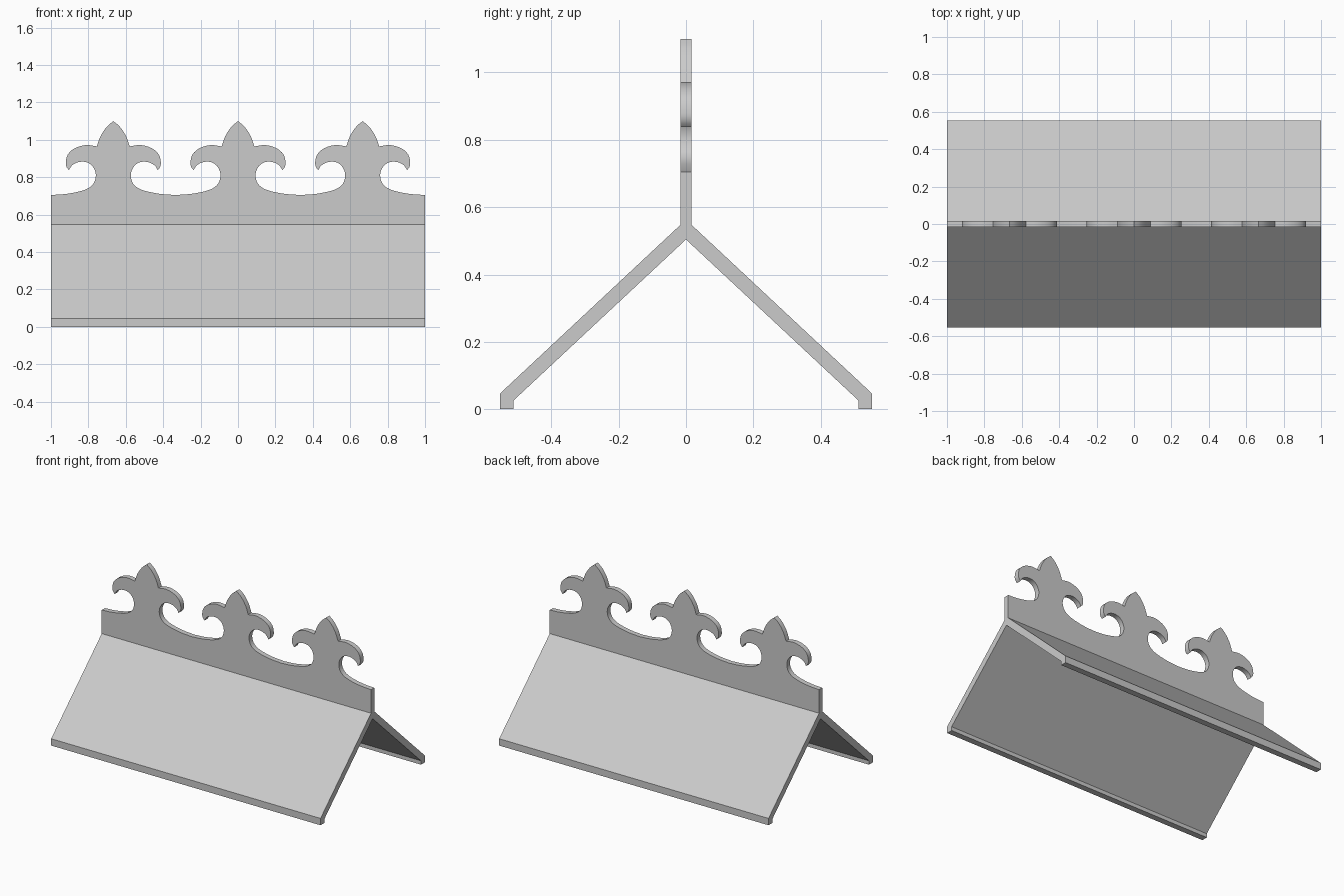
import bpy, bmesh, math
from mathutils import Vector

if "Cube" in bpy.data.objects:
    bpy.data.objects.remove(bpy.data.objects["Cube"])


def smooth_run(pts, steps=3):
    """Catmull-Rom curve through pts, ends kept sharp."""
    p = [Vector(q) for q in pts]
    p = [2 * p[0] - p[1]] + p + [2 * p[-1] - p[-2]]
    out = []
    for a, b, c, d in zip(p, p[1:], p[2:], p[3:]):
        for i in range(steps):
            t = i / steps
            out.append(0.5 * (2 * b + (c - a) * t + (2 * a - 5 * b + 4 * c - d) * t * t
                              + (3 * b - a - 3 * c + d) * t ** 3))
    return [(v.x, v.y) for v in out] + [pts[-1]]


def extrude_profile(name, pts, place, depth, open_edge):
    """Extrude a closed outline; open_edge is the side hidden in the joint."""
    bm = bmesh.new()
    n = len(pts)
    a = [bm.verts.new(place(u, v, -depth)) for u, v in pts]
    b = [bm.verts.new(place(u, v, depth)) for u, v in pts]
    bm.faces.new(a)
    bm.faces.new(b[::-1])
    for i in range(n):
        j = (i + 1) % n
        if i != open_edge:
            bm.faces.new((a[i], b[i], b[j], a[j]))
    bmesh.ops.recalc_face_normals(bm, faces=bm.faces)
    mesh = bpy.data.meshes.new(name)
    bm.to_mesh(mesh)
    bm.free()
    ob = bpy.data.objects.new(name, mesh)
    bpy.context.collection.objects.link(ob)
    return ob


T = 0.017      # half thickness of the crest
SEAT = 0.547   # height where crest meets the ridge

# Ridge cap: inverted V with small upright feet
half = [(T, SEAT), (0.553, 0.046), (0.553, 0), (0.512, 0), (0.512, 0.026)]
cap = half + [(0, 0.504)] + [(-y, z) for y, z in reversed(half)]
extrude_profile("ridge_cap", cap, lambda u, v, w: (w, u, v), 1.0, len(cap) - 1)

# Right half of one fleur: petal, curled arm, underside and sweep to the valley
petal = smooth_run([(0, 1.10), (0.035, 1.07), (0.068, 1.02), (0.088, 0.965)])
arm = smooth_run([(0.088, 0.965), (0.147, 0.972), (0.206, 0.955), (0.243, 0.922),
                  (0.254, 0.88), (0.25, 0.855), (0.237, 0.838)])
under = smooth_run([(0.237, 0.838), (0.22, 0.864), (0.185, 0.881), (0.145, 0.881),
                    (0.112, 0.86), (0.094, 0.82), (0.1, 0.777), (0.125, 0.747),
                    (0.17, 0.727), (0.25, 0.711), (1 / 3, 0.705)])
right = petal + arm[1:] + under[1:]
fleur = [(-x, z) for x, z in reversed(right)] + right[1:]

# Crest plate: three fleurs in a row
outline = []
for cx in (-2 / 3, 0, 2 / 3):
    outline += [(cx + x, z) for x, z in (fleur[1:] if outline else fleur)]
outline += [(1, SEAT), (-1, SEAT)]
crest = extrude_profile("crest", outline, lambda u, v, w: (u, w, v), T, len(outline) - 2)

bpy.ops.object.select_all(action='DESELECT')
crest.select_set(True)
bpy.context.view_layer.objects.active = crest
bpy.ops.object.shade_smooth_by_angle(angle=math.radians(30))
